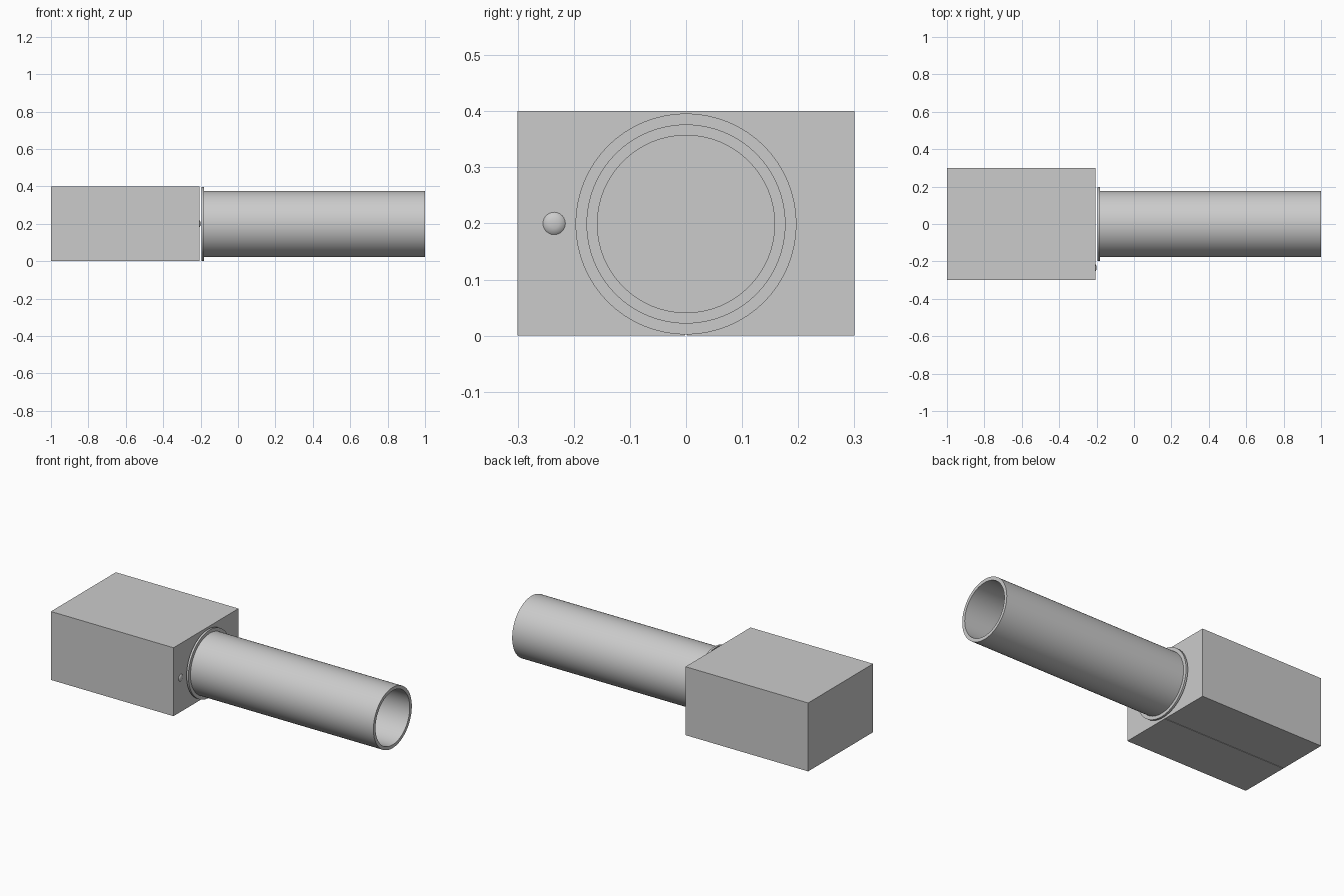
import bpy, bmesh, math

if "Cube" in bpy.data.objects:
    bpy.data.objects.remove(bpy.data.objects["Cube"])

AXIS_Z = 0.199      # height of the tube axis
X0, X1 = -1.0, -0.207   # ends of the box body


def finish(name, bm, smooth=False):
    bmesh.ops.recalc_face_normals(bm, faces=bm.faces)
    mesh = bpy.data.meshes.new(name)
    bm.to_mesh(mesh)
    bm.free()
    ob = bpy.data.objects.new(name, mesh)
    bpy.context.collection.objects.link(ob)
    if smooth:
        bpy.ops.object.select_all(action='DESELECT')
        ob.select_set(True)
        bpy.context.view_layer.objects.active = ob
        bpy.ops.object.shade_smooth_by_angle(angle=math.radians(35))
    return ob


def box(name, x, y, z):
    bm = bmesh.new()
    bmesh.ops.create_cube(bm, size=1)
    for v in bm.verts:
        v.co = [(r[0] + r[1]) / 2 + c * (r[1] - r[0]) for r, c in zip((x, y, z), v.co)]
    return finish(name, bm)


def lathe(name, profile, cy, cz, n=64, closed=True):
    """Revolve (x, radius) points around a line parallel to x."""
    bm = bmesh.new()
    rings = []
    for x, r in profile:
        if r == 0:
            rings.append([bm.verts.new((x, cy, cz))] * n)
        else:
            rings.append([bm.verts.new((x, cy + r * math.cos(2 * math.pi * i / n),
                                        cz + r * math.sin(2 * math.pi * i / n))) for i in range(n)])
    pairs = list(zip(rings, rings[1:]))
    if closed:
        pairs.append((rings[-1], rings[0]))
    for a, b in pairs:
        for i in range(n):
            j = (i + 1) % n
            corners = list(dict.fromkeys((a[i], a[j], b[j], b[i])))
            bm.faces.new(corners)
    return finish(name, bm, True)


# Box body: inner core with thin cover panels
box("body_core", (X0, X1), (-0.298, 0.298), (0.003, 0.396))
box("top_panel", (X0, X1), (-0.298, 0.298), (0.396, 0.4))
for side, label in ((-1, "front"), (1, "back")):
    box(label + "_side_panel", (X0, X1), sorted((side * 0.298, side * 0.3)), (0, 0.4))
    # Bottom halves leave a narrow seam in the middle
    box(label + "_bottom_panel", (X0, X1), sorted((side * 0.0015, side * 0.298)), (0, 0.003))

# Flange ring and hollow tube
lathe("flange_ring", [(-0.195, 0.158), (-0.195, 0.197), (-0.183, 0.197), (-0.183, 0.158)], 0, AXIS_Z)
lathe("tube", [(-0.19, 0.158), (-0.19, 0.1775), (1.0, 0.1775), (1.0, 0.158)], 0, AXIS_Z)

# Small low button on the end face
lathe("button", [(X1, 0.02), (-0.203, 0.016), (-0.201, 0.009), (-0.2, 0)],
      -0.235, 0.2, n=24, closed=False)
